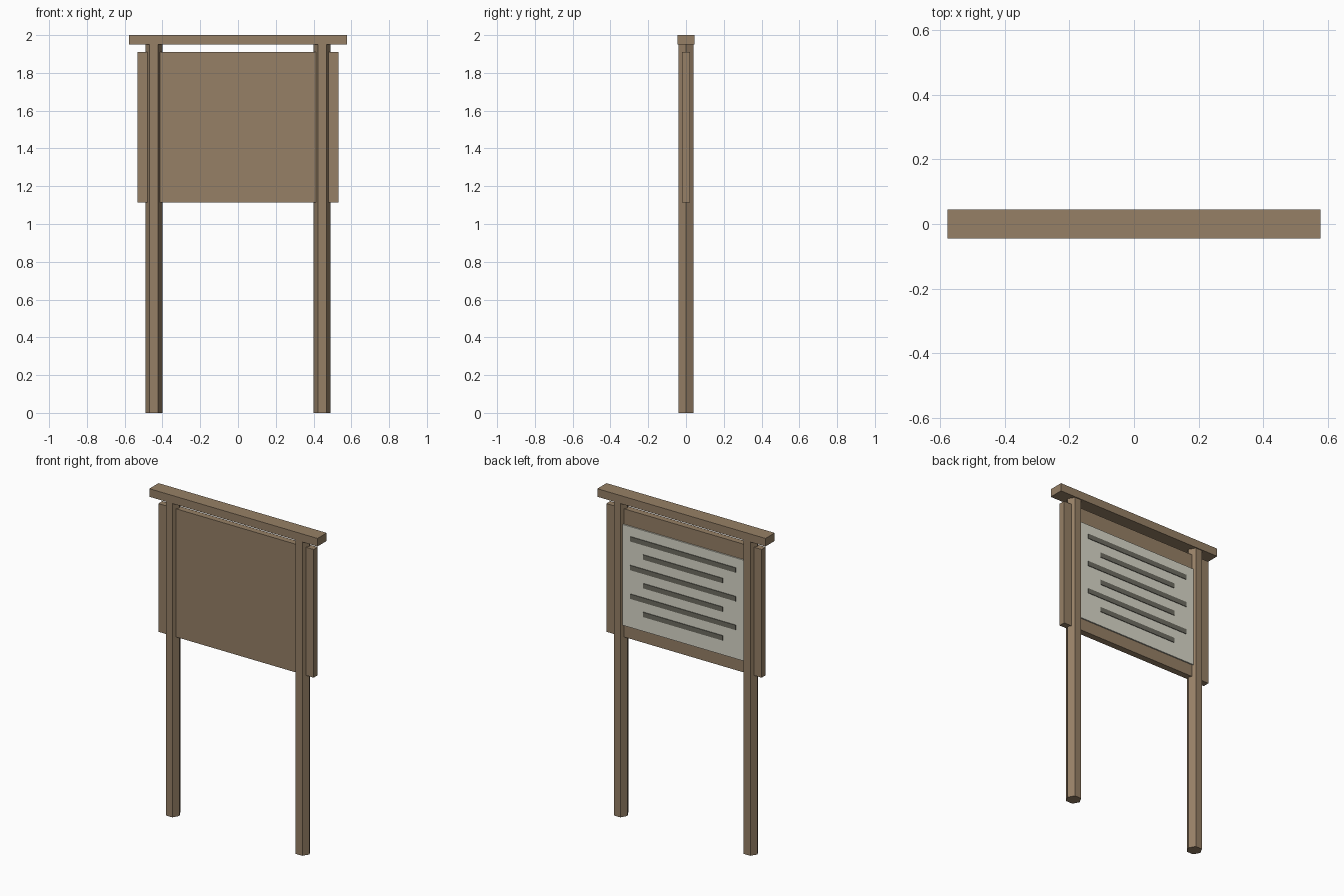
import bpy
import math

cube = bpy.data.objects.get("Cube")
if cube:
    bpy.data.objects.remove(cube, do_unlink=True)


def material(name, color):
    mat = bpy.data.materials.new(name)
    mat.use_nodes = True
    mat.diffuse_color = (*color, 1)
    mat.node_tree.nodes["Principled BSDF"].inputs["Base Color"].default_value = (*color, 1)
    return mat


def finish(name, mat):
    obj = bpy.context.object
    obj.name = obj.data.name = name
    obj.data.materials.append(mat)
    return obj


def box(name, width, y, z, mat):
    """Box centred on x = 0, spanning the given y and z ranges."""
    bpy.ops.mesh.primitive_cube_add(size=1, location=(0, sum(y) / 2, sum(z) / 2))
    bpy.context.object.scale = (width, y[1] - y[0], z[1] - z[0])
    bpy.ops.object.transform_apply(location=False, rotation=False, scale=True)
    return finish(name, mat)


wood = material("weathered wood", (0.305, 0.216, 0.133))
paper = material("notice paper", (0.70, 0.69, 0.59))
ink = material("grey ink", (0.155, 0.152, 0.122))

POST_TOP = 1.95
BOARD_BACK = 0.02
PAPER_BACK = BOARD_BACK + 0.008

# Hexagonal posts with flat faces to the front and back
for side, x in (("left", 0.446), ("right", -0.446)):
    bpy.ops.mesh.primitive_cylinder_add(vertices=6, radius=0.045, depth=POST_TOP,
                                        location=(x, 0, POST_TOP / 2),
                                        rotation=(0, 0, math.pi / 6))
    bpy.ops.object.transform_apply(location=False, rotation=True, scale=False)
    finish(side + "_post", wood)

# Top rail and main board
box("top_rail", 1.154, (-0.045, 0.045), (POST_TOP, 2), wood)
box("board", 1.066, (-BOARD_BACK, BOARD_BACK), (1.115, 1.91), wood)

# Notice sheet on the back of the board
box("notice_sheet", 0.84, (BOARD_BACK, PAPER_BACK), (1.19, 1.815), paper)

# Alternating long and short lines on the sheet
for i in range(6):
    top = 1.755 - 0.089 * i
    box(f"notice_line_{i + 1}", 0.545 if i % 2 else 0.725,
        (PAPER_BACK, PAPER_BACK + 0.004), (top - 0.03, top), ink)
